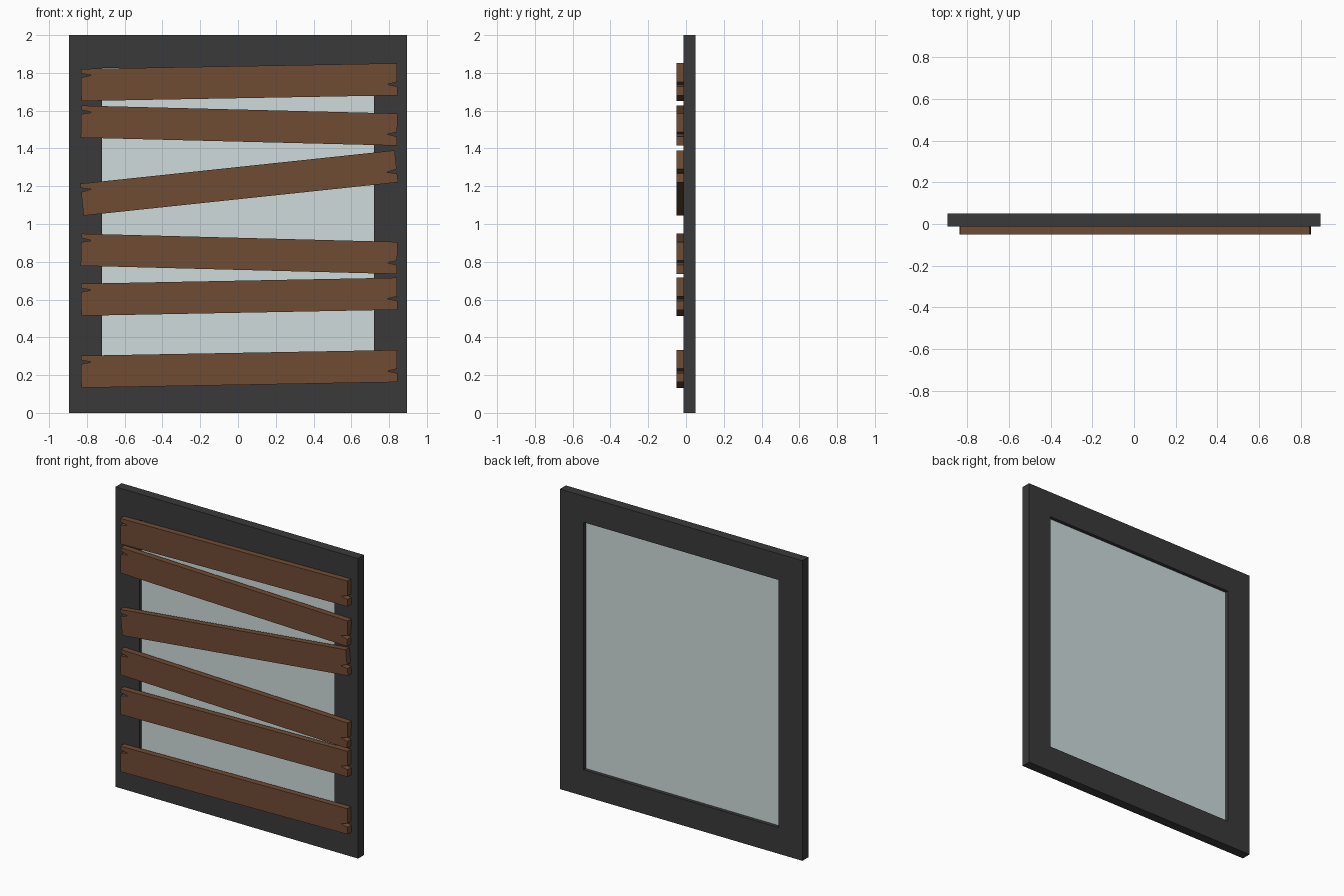
import bpy, bmesh, math
from mathutils import Matrix

if "Cube" in bpy.data.objects:
    bpy.data.objects.remove(bpy.data.objects["Cube"])


def material(name, color):
    m = bpy.data.materials.new(name)
    m.diffuse_color = (*color, 1)
    m.use_nodes = True
    m.node_tree.nodes["Principled BSDF"].inputs["Base Color"].default_value = m.diffuse_color
    return m


def add_object(name, bm, mat):
    bmesh.ops.recalc_face_normals(bm, faces=bm.faces)
    me = bpy.data.meshes.new(name)
    bm.to_mesh(me)
    bm.free()
    me.materials.append(mat)
    ob = bpy.data.objects.new(name, me)
    bpy.context.collection.objects.link(ob)
    return ob


def extrude_y(bm, faces, depth):
    r = bmesh.ops.extrude_face_region(bm, geom=faces)
    verts = [v for v in r["geom"] if isinstance(v, bmesh.types.BMVert)]
    bmesh.ops.translate(bm, verts=verts, vec=(0, depth, 0))


dark = material("dark_frame", (0.042, 0.042, 0.042))
pane = material("glass", (0.62, 0.71, 0.71))
wood = material("wood", (0.16, 0.072, 0.033))

FRONT, BACK, SPLIT = -0.051, 0.051, -0.012
W, H, RAIL = 0.894, 2.0, 0.175

# Window frame: mitred ring extruded backwards
bm = bmesh.new()
outer = [(-W, 0), (W, 0), (W, H), (-W, H)]
inner = [(-W + RAIL, RAIL), (W - RAIL, RAIL), (W - RAIL, H - RAIL), (-W + RAIL, H - RAIL)]
o = [bm.verts.new((x, SPLIT, z)) for x, z in outer]
i = [bm.verts.new((x, SPLIT, z)) for x, z in inner]
ring = [bm.faces.new((o[k], o[(k + 1) % 4], i[(k + 1) % 4], i[k])) for k in range(4)]
extrude_y(bm, ring, BACK - SPLIT)
add_object("window_frame", bm, dark)

# Glass pane, recessed on both sides
bm = bmesh.new()
bmesh.ops.create_cube(bm, size=1)
bmesh.ops.scale(bm, verts=bm.verts, vec=(2 * (W - RAIL), 0.015, H - 2 * RAIL))
bmesh.ops.translate(bm, verts=bm.verts, vec=(0, 0.02, H / 2))
add_object("glass_pane", bm, pane)

# Boards with a split notch at each end: (centre height, slope)
L, T = 0.837, 0.085
outline = [(-L, -T), (L, -T), (L, -0.038), (L - 0.052, -0.026), (L, -0.014), (L, T),
           (-L, T), (-L, 0.062), (-L + 0.056, 0.05), (-L, 0.04)]
boards = [(1.751, 0.018), (1.521, -0.025), (1.217, 0.106),
          (0.842, -0.026), (0.615, 0.019), (0.233, 0.018)]
for n, (z, slope) in enumerate(boards, 1):
    bm = bmesh.new()
    face = bm.faces.new([bm.verts.new((x, FRONT, h)) for x, h in outline])
    extrude_y(bm, [face], SPLIT - FRONT)
    bmesh.ops.rotate(bm, verts=bm.verts, cent=(0, 0, 0),
                     matrix=Matrix.Rotation(-math.atan(slope), 3, 'Y'))
    bmesh.ops.translate(bm, verts=bm.verts, vec=(0.006, 0, z))
    add_object(f"board_{n}", bm, wood)
